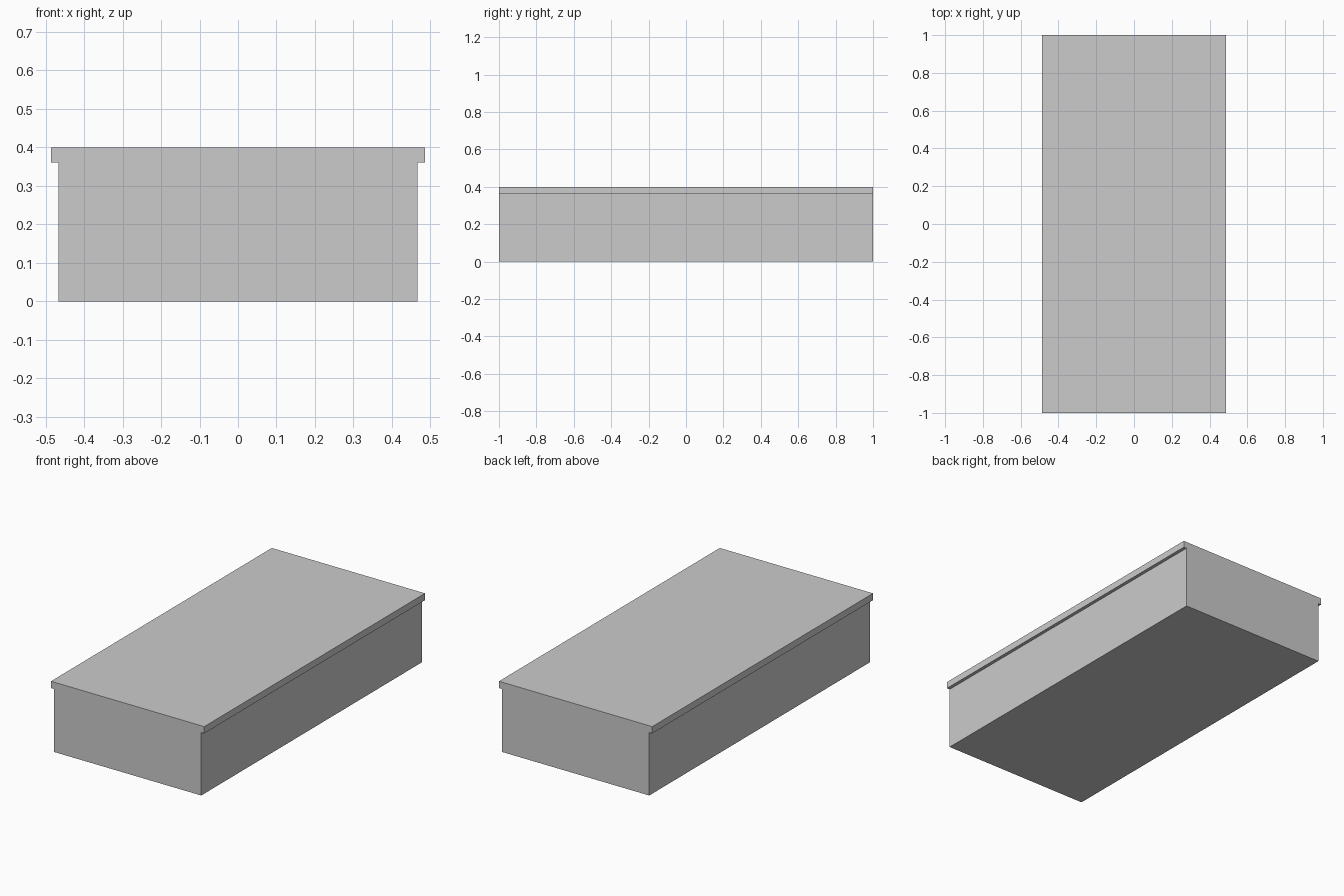
import bpy
import bmesh

if "Cube" in bpy.data.objects:
    bpy.data.objects.remove(bpy.data.objects["Cube"])

HALF_LENGTH = 1.0
# Right half of the T-shaped cross-section (x, z): body, then overhanging top lip
half = [(0.467, 0.0), (0.467, 0.361), (0.486, 0.361), (0.486, 0.4)]
profile = half + [(-x, z) for x, z in reversed(half)]

# Lipped block: cross-section extruded along y, flush at both ends
bm = bmesh.new()
face = bm.faces.new([bm.verts.new((x, -HALF_LENGTH, z)) for x, z in profile])
ext = bmesh.ops.extrude_face_region(bm, geom=[face], use_keep_orig=True)
new_verts = [g for g in ext["geom"] if isinstance(g, bmesh.types.BMVert)]
bmesh.ops.translate(bm, verts=new_verts, vec=(0, 2 * HALF_LENGTH, 0))
bmesh.ops.recalc_face_normals(bm, faces=bm.faces)

mesh = bpy.data.meshes.new("lipped_block")
bm.to_mesh(mesh)
bm.free()
bpy.context.collection.objects.link(bpy.data.objects.new("lipped_block", mesh))
